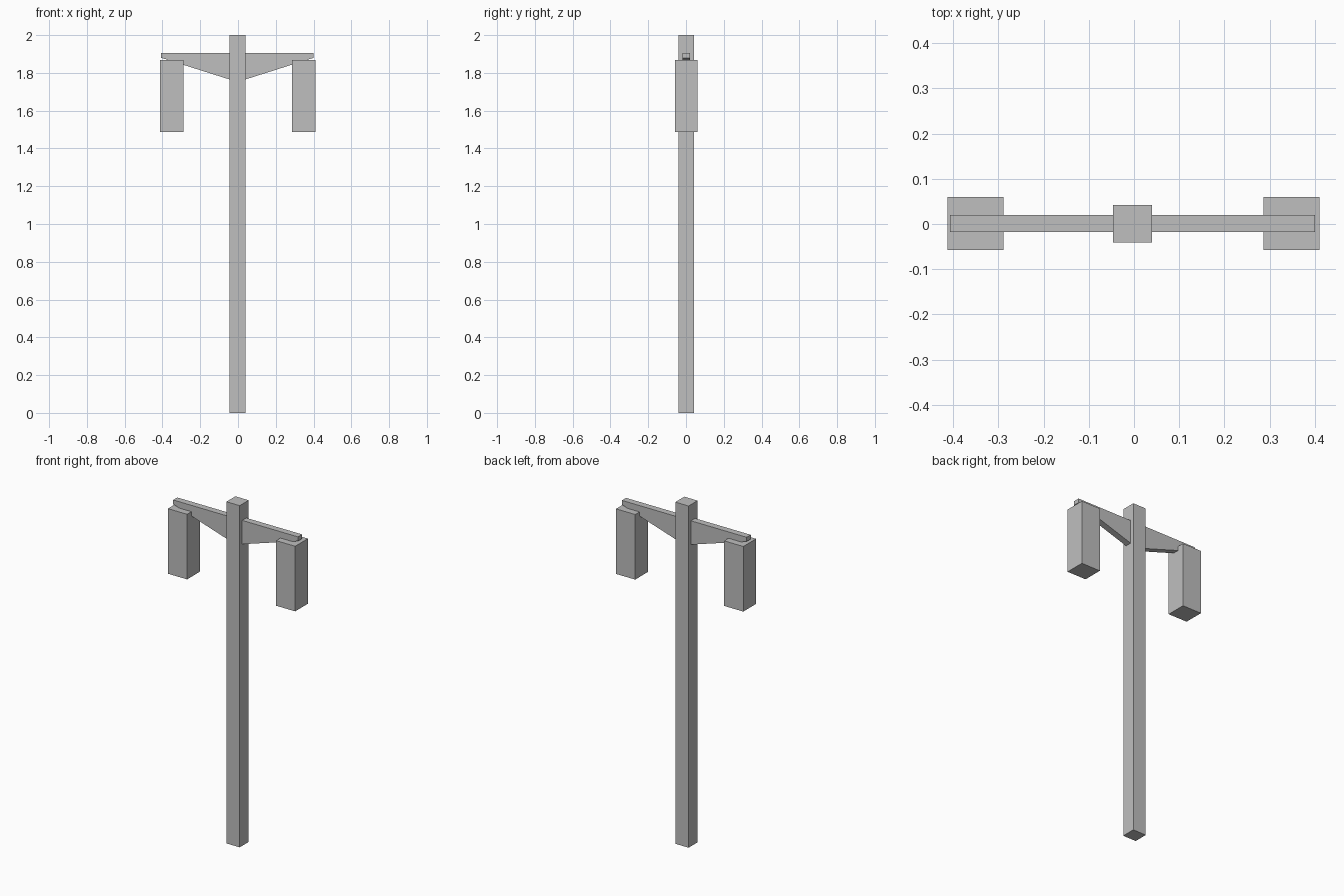
import bpy
import bmesh

cube = bpy.data.objects.get("Cube")
if cube:
    bpy.data.objects.remove(cube, do_unlink=True)

# Single plain grey
grey = bpy.data.materials.new("plain grey")
grey.use_nodes = True
colour = (0.52, 0.52, 0.52, 1)
grey.diffuse_color = colour
grey.node_tree.nodes["Principled BSDF"].inputs["Base Color"].default_value = colour


def extrude_profile(name, profile, y_front, y_back):
    """Extrude an (x, z) outline along y into a closed solid."""
    bm = bmesh.new()
    face = bm.faces.new([bm.verts.new((x, y_front, z)) for x, z in profile])
    moved = bmesh.ops.extrude_face_region(bm, geom=[face])["geom"]
    verts = [v for v in moved if isinstance(v, bmesh.types.BMVert)]
    bmesh.ops.translate(bm, verts=verts, vec=(0, y_back - y_front, 0))
    bmesh.ops.recalc_face_normals(bm, faces=bm.faces)
    mesh = bpy.data.meshes.new(name)
    bm.to_mesh(mesh)
    bm.free()
    mesh.materials.append(grey)
    obj = bpy.data.objects.new(name, mesh)
    bpy.context.collection.objects.link(obj)
    return obj


def box(name, x0, x1, y0, y1, z0, z1):
    return extrude_profile(name, [(x0, z0), (x1, z0), (x1, z1), (x0, z1)], y0, y1)


# Square upright post
box("post", -0.046, 0.04, -0.041, 0.042, 0, 2)

# Tapered arms with hanging boxes, mirrored about the post centre
centre = -0.003
for side, s in (("left", 1), ("right", -1)):
    arm = [(0.035, 1.763), (0.404, 1.88), (0.404, 1.905), (0.035, 1.905)]
    extrude_profile(side + "_arm", [(centre + s * x, z) for x, z in arm], -0.018, 0.02)
    mid = s * 0.35 - 0.001
    box(side + "_hanging_box", mid - 0.062, mid + 0.062, -0.058, 0.06, 1.487, 1.868)
